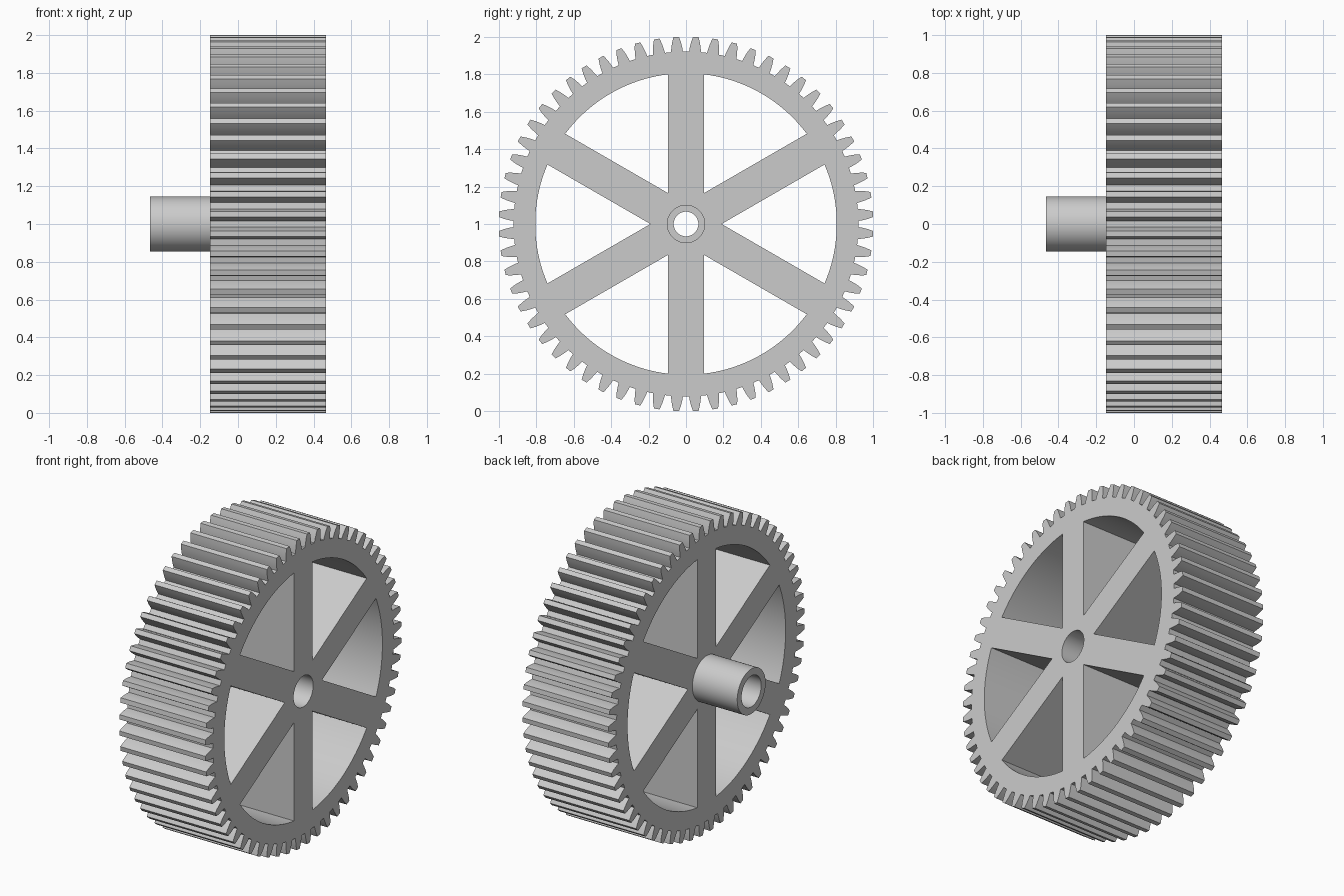
import bpy
import bmesh
from math import sin, cos, pi, radians, asin, sqrt
from mathutils import Matrix, Vector

cube = bpy.data.objects.get("Cube")
if cube:
    bpy.data.objects.remove(cube, do_unlink=True)

grey = bpy.data.materials.new("plain grey")
grey.use_nodes = True
grey.diffuse_color = (0.6, 0.6, 0.6, 1)
grey.node_tree.nodes["Principled BSDF"].inputs["Base Color"].default_value = (0.6, 0.6, 0.6, 1)

TEETH, SPOKES = 60, 6
RIM, HALF_SPOKE, BORE = 0.806, 0.095, 0.1
BACK, FRONT, HUB_END = -0.147, 0.467, -0.467

# Turns a part built along local z so its axle lies along x, at wheel height
axle = Matrix.Translation((0, 0, 1)) @ Matrix(((0, 0, 1, 0), (1, 0, 0, 0), (0, 1, 0, 0), (0, 0, 0, 1)))


def polar(r, a):
    return r * cos(a), r * sin(a)


def finish(obj):
    """Clean, orient, shade and colour one part."""
    bm = bmesh.new()
    bm.from_mesh(obj.data)
    bmesh.ops.remove_doubles(bm, verts=bm.verts, dist=0.0002)
    bmesh.ops.recalc_face_normals(bm, faces=bm.faces)
    bm.transform(axle)
    bm.to_mesh(obj.data)
    bm.free()
    obj.data.materials.clear()
    obj.data.materials.append(grey)
    bpy.ops.object.select_all(action='DESELECT')
    obj.select_set(True)
    bpy.context.view_layer.objects.active = obj
    bpy.ops.object.shade_smooth_by_angle(angle=radians(15))


def tooth_outline():
    """Tapered teeth: radius and half width from root to tip, mirrored."""
    flank = [(0.922, 0.032), (0.945, 0.029), (0.975, 0.023), (1.0014, 0.015)]
    points = []
    for i in range(TEETH):
        mid = (i + 0.5) * 2 * pi / TEETH
        points += [polar(r, mid - w / r) for r, w in flank]
        points += [polar(r, mid + w / r) for r, w in reversed(flank)]
    return points


def window_outline(mid, steps=20):
    """Opening between two straight spokes, closed by the rim arc."""
    half = pi / SPOKES - asin(HALF_SPOKE / RIM)
    corner = HALF_SPOKE / sin(pi / SPOKES)
    arc = [polar(RIM, mid - half + 2 * half * i / steps) for i in range(steps + 1)]
    return [polar(corner, mid)] + arc


def circle_outline(r, n=48):
    return [polar(r, 2 * pi * i / n) for i in range(n)]


def extruded(name, outlines, low, high):
    """Filled outlines with holes, extruded between two axle positions."""
    curve = bpy.data.curves.new(name, 'CURVE')
    curve.dimensions = '2D'
    curve.fill_mode = 'BOTH'
    curve.extrude = (high - low) / 2
    for outline in outlines:
        spline = curve.splines.new('POLY')
        spline.points.add(len(outline) - 1)
        for p, (x, y) in zip(spline.points, outline):
            p.co = (x, y, 0, 1)
        spline.use_cyclic_u = True
    temp = bpy.data.objects.new(name + "_outline", curve)
    bpy.context.collection.objects.link(temp)
    graph = bpy.context.evaluated_depsgraph_get()
    mesh = bpy.data.meshes.new_from_object(temp.evaluated_get(graph))
    bpy.data.objects.remove(temp, do_unlink=True)
    mesh.transform(Matrix.Translation((0, 0, (low + high) / 2)))
    obj = bpy.data.objects.new(name, mesh)
    bpy.context.collection.objects.link(obj)
    finish(obj)


def lathed(name, profile, steps=48):
    """Spin a profile of (axle position, radius) around the axle."""
    bm = bmesh.new()
    verts = [bm.verts.new((r, 0, z)) for z, r in profile]
    edges = [bm.edges.new(pair) for pair in zip(verts, verts[1:])]
    bmesh.ops.spin(bm, geom=verts + edges, cent=(0, 0, 0), axis=(0, 0, 1),
                   angle=2 * pi, steps=steps, use_merge=True)
    mesh = bpy.data.meshes.new(name)
    bm.to_mesh(mesh)
    bm.free()
    obj = bpy.data.objects.new(name, mesh)
    bpy.context.collection.objects.link(obj)
    finish(obj)


# Toothed wheel with spokes and bore
windows = [window_outline(i * 2 * pi / SPOKES) for i in range(SPOKES)]
extruded("gear_wheel", [tooth_outline(), circle_outline(BORE)] + windows, BACK, FRONT)

# Hub tube on the back of the wheel
lathed("hub_tube", [(BACK, 0.145), (HUB_END, 0.145), (HUB_END, BORE), (BACK, BORE)])

# Narrow collar inside the bore
lathed("bore_collar", [(-0.14, BORE), (-0.14, 0.066), (0.14, 0.066), (0.14, BORE)])
